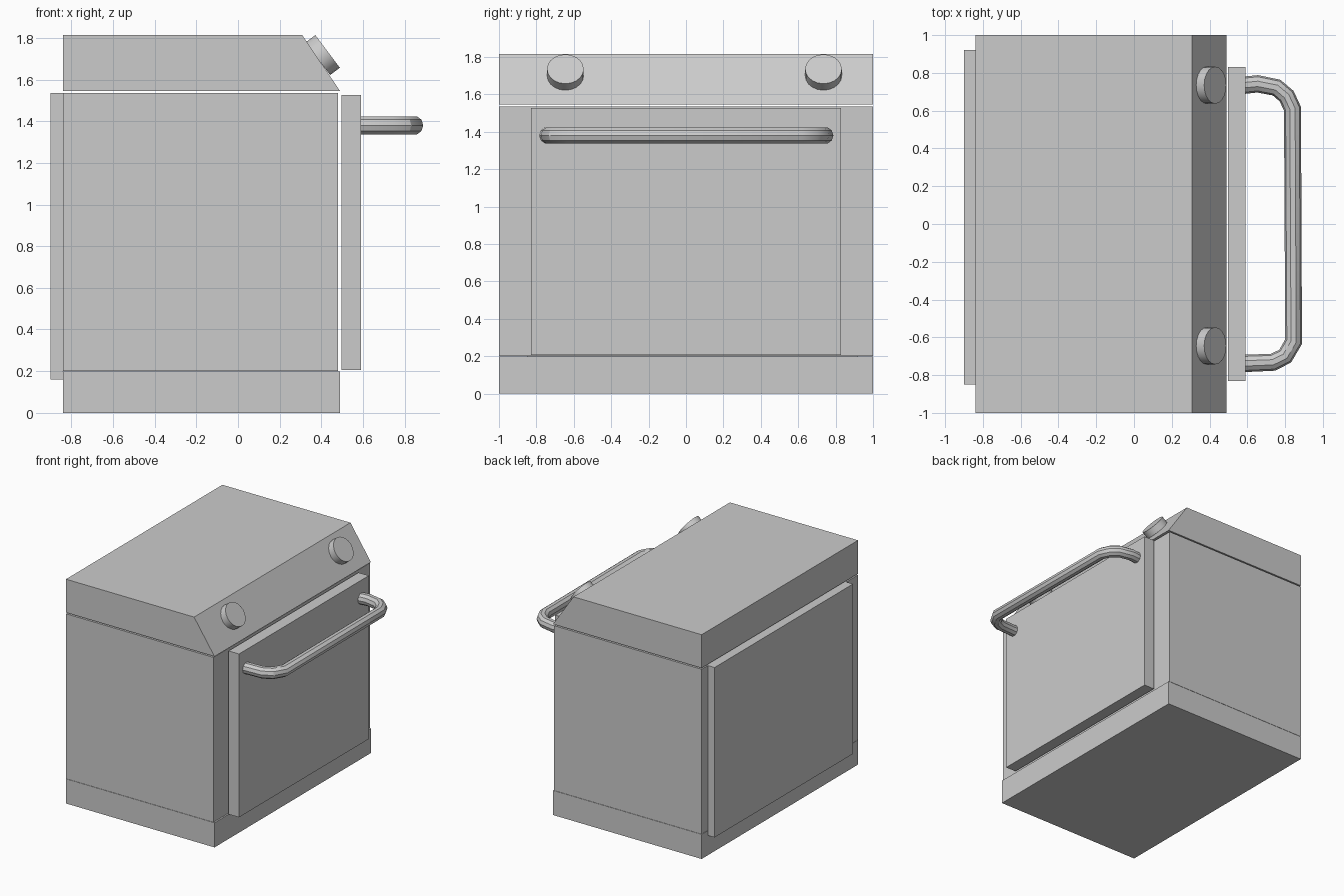
import bpy, bmesh, math
from mathutils import Vector

if "Cube" in bpy.data.objects:
    bpy.data.objects.remove(bpy.data.objects["Cube"])


def add_mesh(name, bm):
    bmesh.ops.recalc_face_normals(bm, faces=bm.faces)
    me = bpy.data.meshes.new(name)
    bm.to_mesh(me)
    bm.free()
    ob = bpy.data.objects.new(name, me)
    bpy.context.collection.objects.link(ob)
    return ob


def extrude_profile(name, profile, y0, y1):
    """Extrude an (x, z) outline along y."""
    bm = bmesh.new()
    face = bm.faces.new([bm.verts.new((x, y0, z)) for x, z in profile])
    new = bmesh.ops.extrude_face_region(bm, geom=[face])["geom"]
    verts = [v for v in new if isinstance(v, bmesh.types.BMVert)]
    bmesh.ops.translate(bm, verts=verts, vec=(0, y1 - y0, 0))
    return add_mesh(name, bm)


def box(name, x0, x1, y0, y1, z0, z1):
    return extrude_profile(name, [(x0, z0), (x1, z0), (x1, z1), (x0, z1)], y0, y1)


def smooth(ob):
    bpy.ops.object.select_all(action='DESELECT')
    ob.select_set(True)
    bpy.context.view_layer.objects.active = ob
    bpy.ops.object.shade_smooth_by_angle(angle=math.radians(30))


# Cabinet, base, door and rear panel
box("base", -0.84, 0.49, -1, 1, 0, 0.199)
box("oven_body", -0.84, 0.48, -1, 1, 0.201, 1.535)
box("door", 0.497, 0.59, -0.83, 0.83, 0.205, 1.527)
box("rear_panel", -0.9, -0.84, -0.85, 0.92, 0.16, 1.535)

# Top with sloped control panel
extrude_profile("control_top",
                [(-0.84, 1.545), (0.49, 1.545), (0.307, 1.815), (-0.84, 1.815)], -1, 1)

# Knobs standing on the slope
axis = Vector((0.8, 0, 0.6))
depth = 0.058
for name, y in (("left_knob", -0.645), ("right_knob", 0.735)):
    centre = Vector((0.43, y, 1.735)) - axis * depth / 2
    bpy.ops.mesh.primitive_cylinder_add(vertices=20, radius=0.098, depth=depth, location=centre,
                                        rotation=axis.to_track_quat('Z', 'Y').to_euler())
    bpy.context.object.name = name
    smooth(bpy.context.object)

# Door handle: round bar swept along a bent path
path = [(0.585, 0.735), (0.655, 0.742), (0.755, 0.722), (0.808, 0.677), (0.839, 0.61),
        (0.845, -0.623), (0.80, -0.70), (0.735, -0.732), (0.585, -0.738)]
cu = bpy.data.curves.new("door_handle", 'CURVE')
cu.dimensions = '3D'
cu.bevel_depth = 0.046
cu.bevel_resolution = 3
cu.use_fill_caps = True
sp = cu.splines.new('POLY')
sp.points.add(len(path) - 1)
for p, (x, y) in zip(sp.points, path):
    p.co = (x, y, 1.38, 1)
handle = bpy.data.objects.new("door_handle", cu)
bpy.context.collection.objects.link(handle)
bpy.ops.object.select_all(action='DESELECT')
handle.select_set(True)
bpy.context.view_layer.objects.active = handle
bpy.ops.object.convert(target='MESH')
smooth(bpy.context.object)
